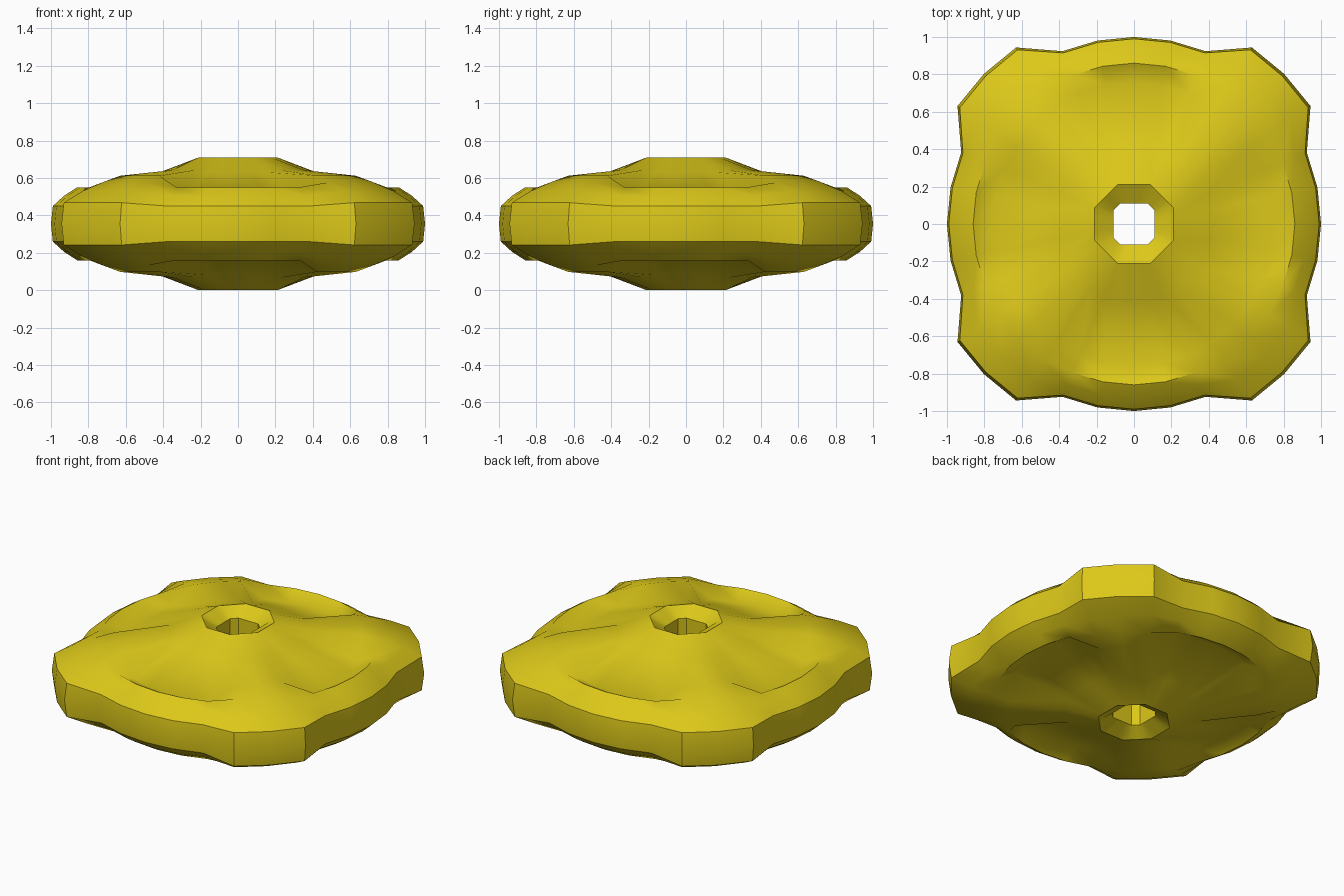
import bpy, bmesh
from math import sin, cos, pi, radians

if "Cube" in bpy.data.objects:
    bpy.data.objects.remove(bpy.data.objects["Cube"])

SEG = 32
MID = 0.355          # height of the mirror plane
STEP = 2 * pi / SEG

# Radial profiles from hole to rim: (radius, height)
POCKET = [(0.42, 0.63), (0.757, 0.50), (0.86, 0.55), (0.93, 0.505), (0.99, 0.45), (1.0, MID)]
RIDGE = [(0.42, 0.642), (0.757, 0.612), (0.87, 0.577), (1.00, 0.53), (1.12, 0.468), (1.135, MID)]
VALLEY_RING = 3


def polygon_radius(i, flat, corners):
    """Radius of a polygon with the given corner angles, at segment i."""
    a = (i * STEP) % (pi / 2)
    a = min(a, pi / 2 - a)                 # angle from the nearest axis
    if a <= corners + 1e-6:
        return flat / cos(a)
    return flat / cos(corners) * cos(pi / 4 - corners) / cos(pi / 4 - a)


def column(i):
    """Closed section at segment i: upper half, rim, mirrored lower half."""
    k = i % 8
    k = min(k, 8 - k)
    upper = [(polygon_radius(i, 0.11, radians(33.75)), 0.655),
             (polygon_radius(i, 0.21, radians(22.5)), 0.71)]
    upper += POCKET if k <= 2 else RIDGE
    return upper + [(r, 2 * MID - z) for r, z in reversed(upper[:-1])]


# Wheel body: sections joined around the axis
bm = bmesh.new()
cols = []
for i in range(SEG):
    cols.append([bm.verts.new((r * cos(i * STEP), r * sin(i * STEP), z)) for r, z in column(i)])
n = len(cols[0])
for i in range(SEG):
    a, b = cols[i], cols[(i + 1) % SEG]
    for j in range(n):
        m = (j + 1) % n
        bm.faces.new((a[j], a[m], b[m], b[j]))
bmesh.ops.recalc_face_normals(bm, faces=bm.faces)

# Smooth shading with crisp hub, lip and rim edges, but soft pocket floors
valley = {c[j] for c in cols for j in (VALLEY_RING, n - 1 - VALLEY_RING)}
for f in bm.faces:
    f.smooth = True
for e in bm.edges:
    soft = all(v in valley for v in e.verts)
    e.smooth = soft or e.calc_face_angle(0) < radians(36)

mesh = bpy.data.meshes.new("lobed_wheel")
bm.to_mesh(mesh)
bm.free()
wheel = bpy.data.objects.new("lobed_wheel", mesh)
bpy.context.collection.objects.link(wheel)

# Yellow finish
mat = bpy.data.materials.new("yellow")
mat.diffuse_color = (0.72, 0.58, 0.01, 1)
mat.use_nodes = True
mat.node_tree.nodes["Principled BSDF"].inputs["Base Color"].default_value = mat.diffuse_color
mesh.materials.append(mat)
